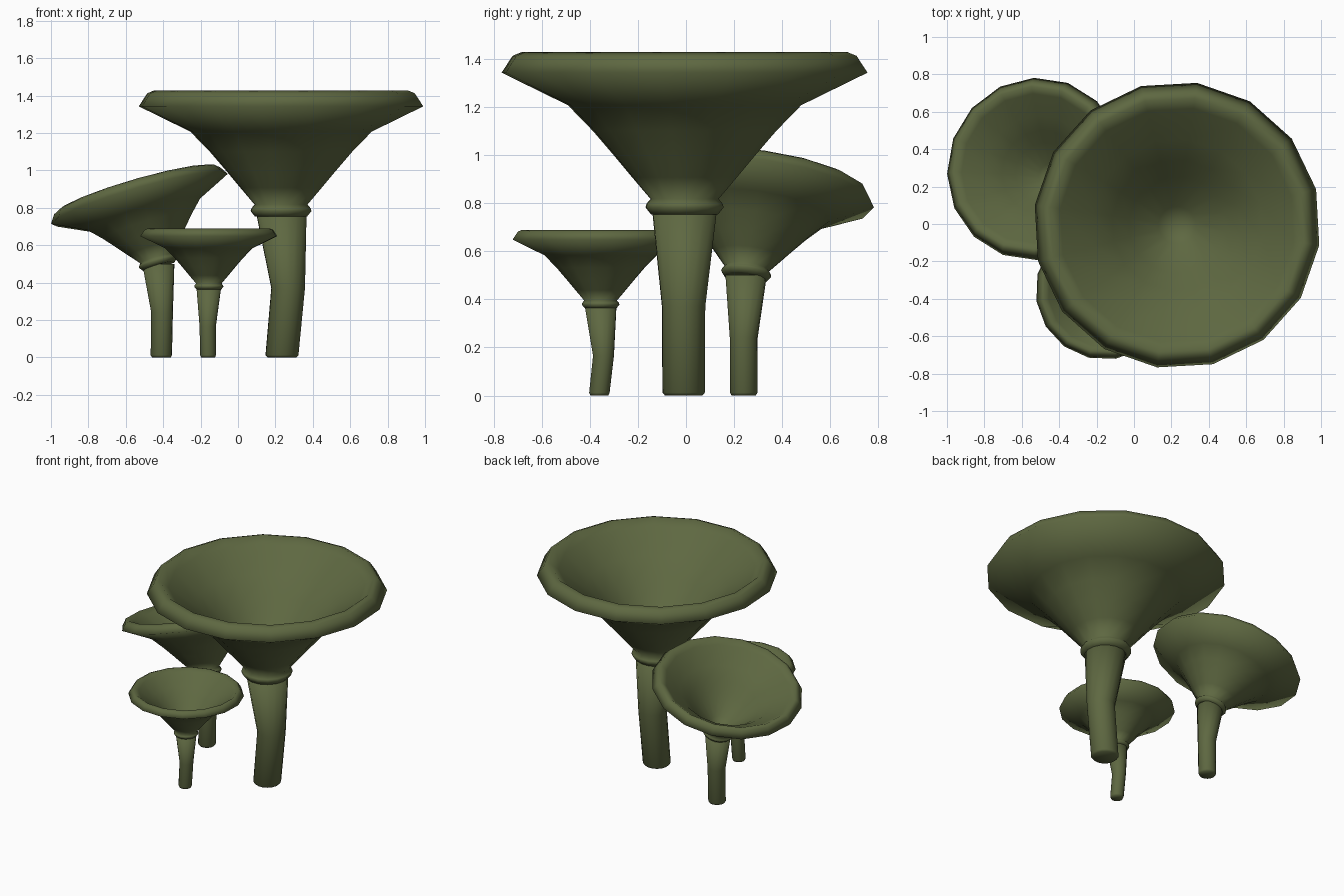
import bpy, bmesh, math
from mathutils import Vector, Matrix

if "Cube" in bpy.data.objects:
    bpy.data.objects.remove(bpy.data.objects["Cube"])

mat = bpy.data.materials.new("olive green")
mat.diffuse_color = (0.112, 0.138, 0.053, 1)
mat.use_nodes = True
mat.node_tree.nodes["Principled BSDF"].inputs["Base Color"].default_value = mat.diffuse_color

SIDES = 16

# funnel cap profile (radius, height above the collar), outside then inside
CAP = [(0.12, -0.03), (0.14, -0.03), (0.164, 0.0), (0.16, 0.015), (0.143, 0.035),
       (0.22, 0.125), (0.30, 0.22), (0.385, 0.318), (0.49, 0.425), (0.768, 0.56),
       (0.722, 0.63), (0.685, 0.645), (0.63, 0.60), (0.46, 0.475),
       (0.35, 0.365), (0.26, 0.265), (0.10, 0.11)]


def rings_object(name, rings, phase):
    """Loft circles given as (matrix, radius), closing both ends."""
    bm = bmesh.new()
    loops = []
    for m, r in rings:
        loops.append([bm.verts.new(m @ Vector((
            r * math.cos(phase + 2 * math.pi * i / SIDES),
            r * math.sin(phase + 2 * math.pi * i / SIDES), 0))) for i in range(SIDES)])
    for a, b in zip(loops, loops[1:]):
        for i in range(SIDES):
            j = (i + 1) % SIDES
            bm.faces.new((a[i], a[j], b[j], b[i]))
    # close the ends with fans
    for (m, r), loop, drop in ((rings[0], loops[0], 0), (rings[-1], loops[-1], -r_end(rings))):
        c = bm.verts.new(m @ Vector((0, 0, drop)))
        for i in range(SIDES):
            bm.faces.new((loop[i], loop[(i + 1) % SIDES], c))
    bmesh.ops.recalc_face_normals(bm, faces=bm.faces)
    me = bpy.data.meshes.new(name)
    bm.to_mesh(me)
    bm.free()
    for p in me.polygons:
        p.use_smooth = True
    me.materials.append(mat)
    ob = bpy.data.objects.new(name, me)
    bpy.context.collection.objects.link(ob)
    return ob


def r_end(rings):
    # caps end in a short pointed hollow, stems end flat
    return rings[-1][1] * 0.6 if len(rings) == len(CAP) else 0


def mushroom(name, path, radii, collar, scale, axis, phase):
    phase = math.radians(phase)
    # bent stem with a slightly rounded foot
    x, y, _ = path[0]
    rings = [(Matrix.Translation((x, y, 0)), radii[0] * 0.88),
             (Matrix.Translation((x, y, 0.012)), radii[0])]
    rings += [(Matrix.Translation(p), r) for p, r in zip(path[1:], radii[1:])]
    rings_object(name + "_stem", rings, phase)
    # funnel cap, tilted along its axis
    rot = Vector((0, 0, 1)).rotation_difference(Vector(axis)).to_matrix().to_4x4()
    base = Matrix.Translation(collar) @ rot @ Matrix.Scale(scale, 4)
    rings_object(name + "_cap",
                 [(base @ Matrix.Translation((0, 0, z)), r) for r, z in CAP], phase)


mushroom("large_mushroom",
         [(0.235, -0.01, 0), (0.268, -0.01, 0.37), (0.231, -0.006, 0.78)],
         [0.089, 0.091, 0.137], (0.23, -0.006, 0.782), 1.0, (0, 0, 1), -8)
mushroom("middle_mushroom",
         [(-0.41, 0.24, 0), (-0.406, 0.24, 0.24), (-0.426, 0.25, 0.5)],
         [0.057, 0.058, 0.086], (-0.428, 0.25, 0.506), 0.64, (-0.29, 0.13, 1), 2)
mushroom("small_mushroom",
         [(-0.16, -0.36, 0), (-0.162, -0.343, 0.165), (-0.156, -0.355, 0.375)],
         [0.043, 0.044, 0.067], (-0.156, -0.355, 0.378), 0.482, (0, 0, 1), 9)
